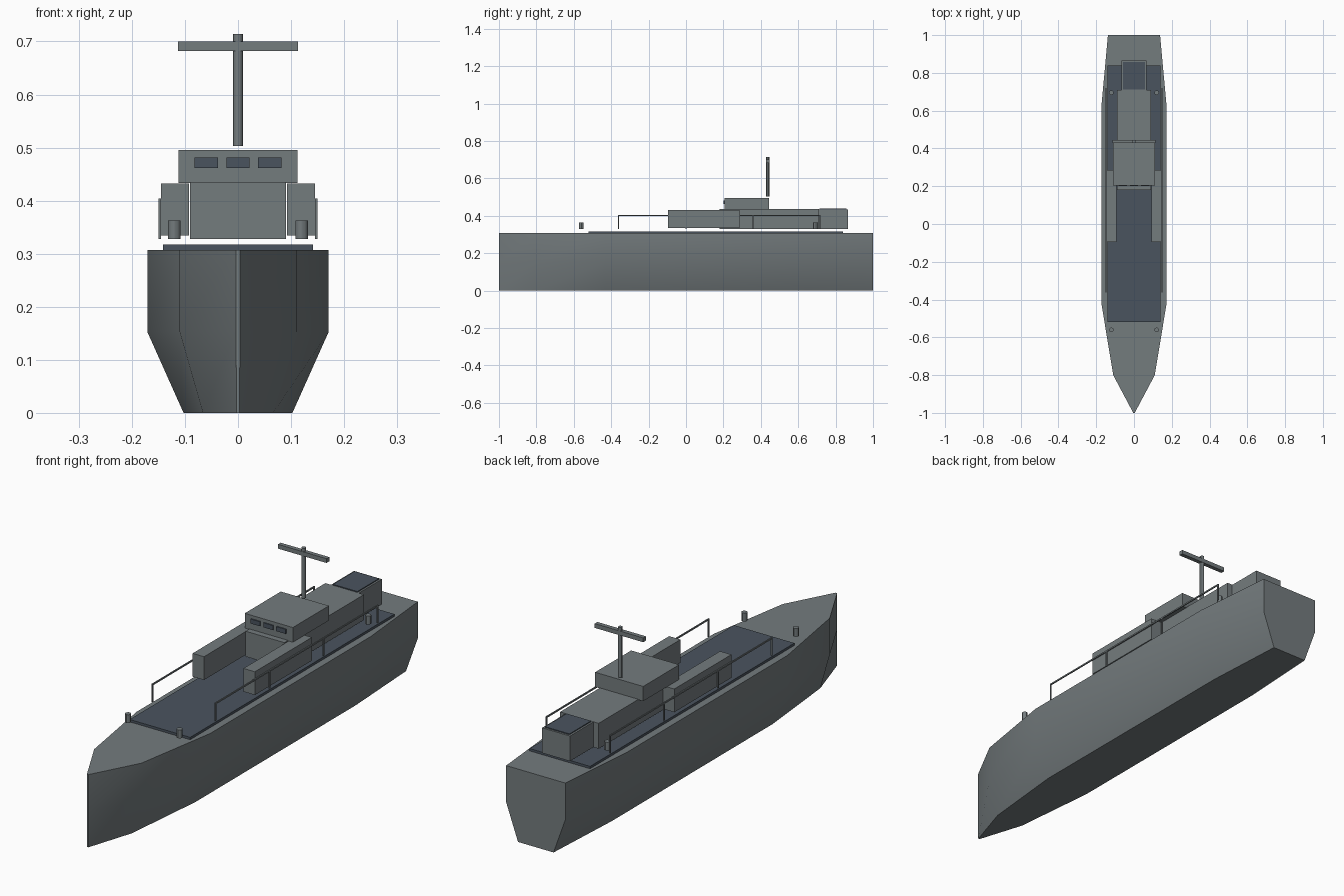
import bpy
import bmesh
import math

cube = bpy.data.objects.get("Cube")
if cube:
    bpy.data.objects.remove(cube, do_unlink=True)


def material(name, rgb):
    m = bpy.data.materials.new(name)
    m.use_nodes = True
    m.diffuse_color = (*rgb, 1)
    m.node_tree.nodes["Principled BSDF"].inputs["Base Color"].default_value = (*rgb, 1)
    return m


GREY = material("ship grey", (0.175, 0.2, 0.208))
SLATE = material("deck slate", (0.068, 0.088, 0.113))


def finish(name, bm, mat, smooth=False):
    bmesh.ops.recalc_face_normals(bm, faces=bm.faces)
    mesh = bpy.data.meshes.new(name)
    bm.to_mesh(mesh)
    bm.free()
    mesh.materials.append(mat)
    ob = bpy.data.objects.new(name, mesh)
    bpy.context.collection.objects.link(ob)
    if smooth:
        bpy.ops.object.select_all(action="DESELECT")
        bpy.context.view_layer.objects.active = ob
        ob.select_set(True)
        bpy.ops.object.shade_smooth_by_angle(angle=math.radians(30))
    return ob


def box(name, x, y, z, mat=GREY):
    """Box from (low, high) ranges on each axis."""
    bm = bmesh.new()
    bmesh.ops.create_cube(bm, size=1)
    for v in bm.verts:
        v.co = [r[0] + (c + 0.5) * (r[1] - r[0]) for c, r in zip(v.co, (x, y, z))]
    return finish(name, bm, mat)


def post(name, x, y, z, radius):
    bm = bmesh.new()
    bmesh.ops.create_cone(bm, cap_ends=True, segments=12, radius1=radius,
                          radius2=radius, depth=z[1] - z[0])
    bmesh.ops.translate(bm, verts=bm.verts, vec=(x, y, sum(z) / 2))
    return finish(name, bm, GREY, smooth=True)


# Hull: chined cross-sections lofted from bow to stern
DECK, CHINE = 0.307, 0.153
bm = bmesh.new()
rings = []
for y, w in ((-1, 0.004), (-0.8, 0.11), (-0.43, 0.171), (0.64, 0.171), (1, 0.138)):
    section = ((-0.6 * w, 0), (0.6 * w, 0), (w, CHINE), (w, DECK), (-w, DECK), (-w, CHINE))
    rings.append([bm.verts.new((x, y, z)) for x, z in section])
for a, b in zip(rings, rings[1:]):
    for i in range(len(a)):
        j = (i + 1) % len(a)
        bm.faces.new((a[i], a[j], b[j], b[i]))
bm.faces.new(rings[0])
bm.faces.new(rings[-1])
finish("hull", bm, GREY, smooth=True)

box("deck_panel", (-0.141, 0.141), (-0.52, 0.84), (0.305, 0.317), SLATE)

# Superstructure
BASE = 0.328
box("main_cabin", (-0.09, 0.09), (0.18, 0.71), (BASE, 0.435))
box("wheelhouse", (-0.112, 0.112), (0.205, 0.445), (0.433, 0.495))
box("rear_cabin", (-0.065, 0.065), (0.705, 0.865), (BASE, 0.434))
box("rear_hatch", (-0.057, 0.057), (0.713, 0.857), (0.432, 0.438), SLATE)
for i in (-1, 0, 1):
    box("wheelhouse_window", (i * 0.06 - 0.022, i * 0.06 + 0.022),
        (0.2, 0.207), (0.462, 0.481), SLATE)

# Mast and yard
post("mast", 0, 0.437, (0.503, 0.714), 0.009)
box("mast_yard", (-0.113, 0.113), (0.428, 0.446), (0.682, 0.7))

# Parts repeated on both sides
for side, s in (("left", 1), ("right", -1)):
    box(side + "_side_house", sorted((s * 0.092, s * 0.145)), (-0.095, 0.285), (0.334, 0.432))
    for y in (-0.56, 0.695):
        post(side + "_bollard", s * 0.12, y, (BASE, 0.363), 0.012)
    rail_x = sorted((s * 0.145, s * 0.15))
    box(side + "_rail", rail_x, (-0.363, 0.72), (0.398, 0.404))
    for i in range(4):
        y = -0.36 + 0.359 * i
        box(side + "_rail_post", rail_x, (y - 0.003, y + 0.003), (BASE, 0.4))
